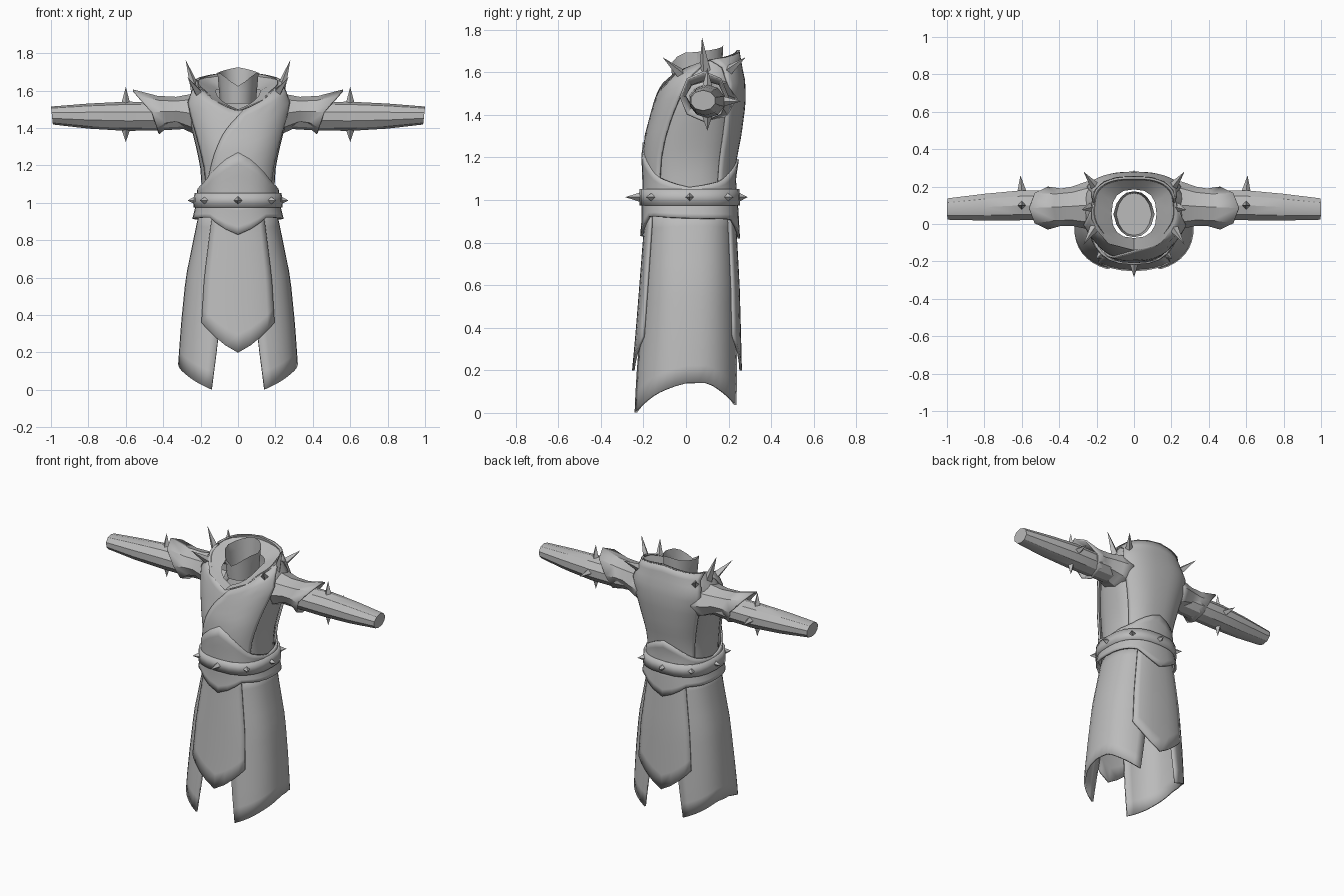
import bpy, bmesh
from math import sin, cos, radians, pi, copysign
from mathutils import Vector

cube = bpy.data.objects.get("Cube")
if cube:
    bpy.data.objects.remove(cube, do_unlink=True)

cloth = bpy.data.materials.new("grey_cloth")
cloth.use_nodes = True
cloth.diffuse_color = (0.5, 0.5, 0.5, 1)
cloth.node_tree.nodes["Principled BSDF"].inputs["Base Color"].default_value = (0.5, 0.5, 0.5, 1)

# Garment profile: height, half width, front depth, back depth
BODY = [(0, .325, -.255, .25), (.14, .32, -.245, .25), (.35, .305, -.225, .245),
        (.6, .28, -.205, .238), (.92, .215, -.18, .22), (1.0, .195, -.18, .215),
        (1.1, .195, -.18, .21), (1.2, .203, -.185, .225), (1.3, .225, -.175, .245),
        (1.45, .262, -.135, .265), (1.55, .275, -.1, .265), (1.62, .23, -.05, .25),
        (1.71, .18, .03, .235)]


def lookup(table, key):
    """Linear interpolation in a table of (key, values...)."""
    if key <= table[0][0]:
        return table[0][1:]
    for a, b in zip(table, table[1:]):
        if key <= b[0]:
            f = (key - a[0]) / (b[0] - a[0])
            return tuple(p + (q - p) * f for p, q in zip(a[1:], b[1:]))
    return table[-1][1:]


def by_angle(limit, t):
    """A limit is a number, or a table over the angle away from the front."""
    if isinstance(limit, (int, float)):
        return limit
    return lookup(limit, abs((t + 180) % 360 - 180))[0]


def soft(v):
    return copysign(abs(v) ** .8, v)


def oval(w, front, back, t, z):
    a = radians(t)
    return Vector((w * soft(sin(a)),
                   (front + back) / 2 - (back - front) / 2 * soft(cos(a)), z))


def on_body(t, z, off=0):
    w, front, back = lookup(BODY, z)
    return oval(w + off, front - off, back + off, t, z)


def finish(name, bm, thick=0, fix_normals=False, angle=32):
    bmesh.ops.remove_doubles(bm, verts=bm.verts, dist=.0004)
    if fix_normals:
        bmesh.ops.recalc_face_normals(bm, faces=bm.faces)
    mesh = bpy.data.meshes.new(name)
    bm.to_mesh(mesh)
    bm.free()
    mesh.materials.append(cloth)
    ob = bpy.data.objects.new(name, mesh)
    bpy.context.collection.objects.link(ob)
    if thick:
        mod = ob.modifiers.new("thickness", "SOLIDIFY")
        mod.thickness = thick
        mod.offset = -1
    bpy.ops.object.select_all(action="DESELECT")
    ob.select_set(True)
    bpy.context.view_layer.objects.active = ob
    bpy.ops.object.shade_smooth_by_angle(angle=radians(angle))
    return ob


def grid(name, point, n, m, thick=0, cap=False, **kw):
    bm = bmesh.new()
    rows = [[bm.verts.new(point(i / n, j / m)) for i in range(n + 1)] for j in range(m + 1)]
    for low, high in zip(rows, rows[1:]):
        for i in range(n):
            bm.faces.new((low[i], low[i + 1], high[i + 1], high[i]))
    if cap:
        bm.faces.new(rows[0][:-1])
    return finish(name, bm, thick, **kw)


def panel(name, start, end, lo, hi, off, n=32, m=4, thick=.012):
    """Cloth patch on the body; start and end are angles or tables over height."""
    def edge(e, v):
        return e if isinstance(e, (int, float)) else lookup(e, v)[0]

    def point(u, v):
        a, b = edge(start, v), edge(end, v)
        t = a + (b - a) * u
        low, high = by_angle(lo, t), by_angle(hi, t)
        return on_body(t, low + (high - low) * v, off)
    return grid(name, point, n, m, thick)


def spike(name, base, tip, r):
    """Four sided spike."""
    base, tip = Vector(base), Vector(tip)
    turn = (tip - base).to_track_quat("Z", "Y")
    bm = bmesh.new()
    ring = [bm.verts.new(base + turn @ Vector((r * cos(k * pi / 2), r * sin(k * pi / 2), 0)))
            for k in range(4)]
    top = bm.verts.new(tip)
    for k in range(4):
        bm.faces.new((ring[k], ring[(k + 1) % 4], top))
    bm.faces.new(ring[::-1])
    finish(name, bm, fix_normals=True)


def tube(name, side, sections, n, thick=0, cap=False):
    """Sleeve along x; sections hold x, y, z, y radius, z radius, top lean, bottom lean."""
    bm = bmesh.new()
    rings = []
    for x, cy, cz, ry, rz, up, down in sections:
        ring = []
        for k in range(n):
            a = 2 * pi * k / n
            c = cos(a)
            lean = up * c if c > 0 else down * c
            ring.append(bm.verts.new((side * (x + lean), cy + ry * sin(a), cz + rz * c)))
        rings.append(ring)
    for r, s in zip(rings, rings[1:]):
        for k in range(n):
            bm.faces.new((r[k], r[(k + 1) % n], s[(k + 1) % n], s[k]))
    if cap:
        bm.faces.new(rings[-1])
    finish(name, bm, thick, fix_normals=True)


# Torso: shirt, crossed vest fronts and vest back
RIM = [(0, 1.49), (40, 1.6), (90, 1.66), (180, 1.705)]
panel("shirt", -180, 180, .95, RIM, 0, m=12, thick=0)
SIDE = [(0, 52), (.6, 62), (.9, 72), (1, 88)]
SIDE_RIGHT = [(v, -t) for v, t in SIDE]
panel("vest_front_right", SIDE_RIGHT, [(0, 25), (1, 8)], 1.05, RIM, .01, 12, 12)
panel("vest_front_left", [(0, -50), (.2, -40), (.5, -22), (.8, -6), (1, 3)], SIDE,
      1.05, RIM, .02, 14, 12)
panel("vest_back", [(0, 128), (.8, 122), (.93, 110), (1, 90)],
      [(0, 232), (.8, 238), (.93, 250), (1, 270)], 1.05, RIM, .015, 16, 14)


# Collar: wide funnel sloping into the neck, with a pointed inner collar
def funnel(u, v):
    t = 360 * u - 180
    outer = on_body(t, by_angle(RIM, t), .02)
    inner = oval(.12, -.075, .185, t, by_angle([(0, 1.5), (90, 1.6), (180, 1.62)], t))
    return inner.lerp(outer, 1 - v)


grid("collar", funnel, 16, 2)


def neck(u, v):
    t = 360 * u - 180
    top = by_angle([(0, 1.625), (60, 1.69), (90, 1.695), (180, 1.725)], t)
    p = oval(.095 + .015 * v, -.06 - .01 * v, .165 + .01 * v, t, 1.53 + (top - 1.53) * v)
    p.x *= 1 - .25 * abs(cos(radians(t)))
    return p


grid("inner_collar", neck, 16, 3, cap=True)

# Waist: peaked band, flared lower band and belt
panel("waist_band", -180, 180, .96,
      [(0, 1.27), (50, 1.11), (90, 1.06), (130, 1.09), (180, 1.19)], .025, 32, 5)
panel("lower_band", -180, 180,
      [(0, .83), (35, .925), (90, .915), (145, .91), (180, .82)], 1.0, .028, 32, 4)
panel("belt", -180, 180, .975, 1.052, .038, 24, 1, .02)
for k in range(8):
    t = 45 * k
    base, tip = on_body(t, 1.013, .03), on_body(t, 1.013, .075)
    if k == 0:
        tip.y -= .03
    spike("belt_spike", base, tip, .024)

# Skirt: two side panels split front and back, plus front and back tabards
HEM = [(20, 0), (60, .09), (90, .14), (110, .14), (160, .035)]
for label, turn in (("left", 0), ("right", 180)):
    first, last = [(0, 21), (.25, 16), (1, 6)], [(0, 159), (.25, 164), (1, 174)]
    panel("skirt_" + label, [(v, t + turn) for v, t in first],
          [(v, t + turn) for v, t in last], HEM, .96, 0, 16, 10)
panel("tabard_front", -33, 33, [(0, .2), (33, .36)], .96, .014, 8, 8)
panel("tabard_back", 147, 213, [(147, .36), (180, .2)], .96, .014, 8, 8)

# Arms: long sleeves, flared short sleeves and spikes
for label, s in (("left", 1), ("right", -1)):
    tube("long_sleeve_" + label, s, [
        (.2, .09, 1.47, .08, .07, 0, 0), (.42, .1, 1.463, .084, .076, 0, 0),
        (.6, .1, 1.463, .084, .078, 0, 0), (.8, .09, 1.464, .075, .067, 0, 0),
        (.995, .08, 1.467, .06, .048, .005, .005)], 10, cap=True)
    tube("short_sleeve_" + label, s, [
        (.2, .1, 1.475, .14, .12, 0, 0), (.26, .1, 1.48, .125, .1, 0, 0),
        (.33, .095, 1.49, .105, .077, 0, 0), (.39, .09, 1.488, .1, .084, .04, .01),
        (.46, .085, 1.486, .115, .12, .1, .04)], 8, .01)
    for base, tip in (((.6, .1, 1.53), (.6, .1, 1.62)), ((.6, .1, 1.395), (.6, .1, 1.325)),
                      ((.6, .175, 1.463), (.607, .26, 1.463))):
        spike("sleeve_spike_" + label, (s * base[0], *base[1:]), (s * tip[0], *tip[1:]), .024)
    for base, tip in (((.225, .09, 1.6), (.28, .075, 1.765)),
                      ((.205, -.01, 1.58), (.27, -.11, 1.67)),
                      ((.2, .19, 1.6), (.27, .28, 1.67))):
        spike("shoulder_spike_" + label, (s * base[0], *base[1:]), (s * tip[0], *tip[1:]), .028)
